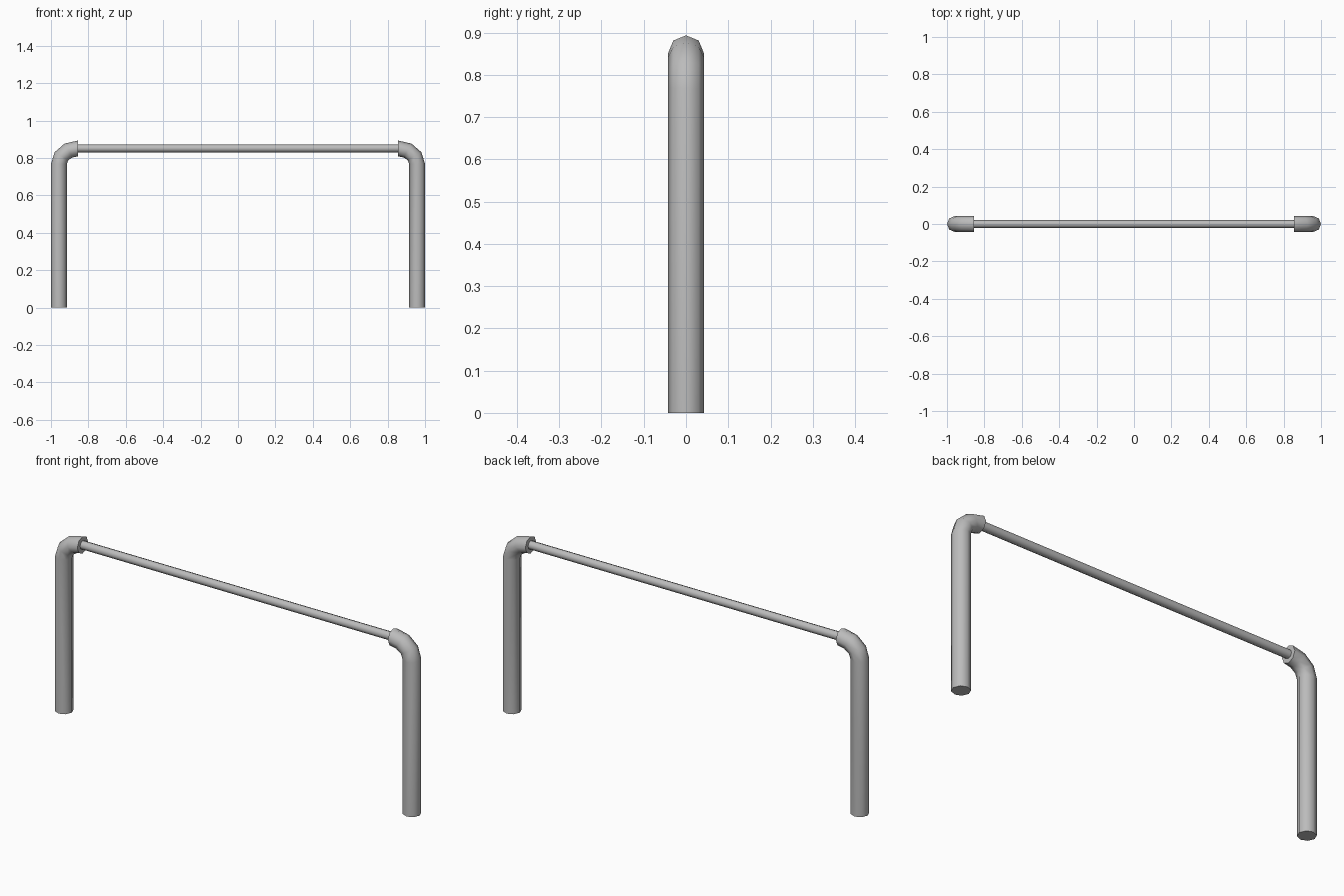
import bpy, bmesh, math
from mathutils import Vector

if "Cube" in bpy.data.objects:
    bpy.data.objects.remove(bpy.data.objects["Cube"])

metal = bpy.data.materials.new("grey metal")
metal.diffuse_color = (0.5, 0.5, 0.5, 1)
metal.use_nodes = True
metal.node_tree.nodes["Principled BSDF"].inputs["Base Color"].default_value = metal.diffuse_color

SIDES = 8


def tube(name, path, radius):
    """Capped octagonal tube along (x, z, tilt) stations in the y = 0 plane."""
    bm = bmesh.new()
    rings = []
    for x, z, tilt in path:
        out = Vector((-math.cos(tilt), 0, math.sin(tilt)))
        ring = []
        for i in range(SIDES):
            t = 2 * math.pi * i / SIDES
            side = Vector((0, math.sin(t), 0))
            ring.append(bm.verts.new(Vector((x, 0, z)) + radius * (math.cos(t) * out + side)))
        rings.append(ring)
    for a, b in zip(rings, rings[1:]):
        for i in range(SIDES):
            j = (i + 1) % SIDES
            bm.faces.new((a[i], a[j], b[j], b[i]))
    bm.faces.new(rings[0])
    bm.faces.new(rings[-1])
    bmesh.ops.recalc_face_normals(bm, faces=bm.faces[:])
    mesh = bpy.data.meshes.new(name)
    bm.to_mesh(mesh)
    bm.free()
    mesh.materials.append(metal)
    obj = bpy.data.objects.new(name, mesh)
    bpy.context.collection.objects.link(obj)
    bpy.ops.object.select_all(action='DESELECT')
    obj.select_set(True)
    bpy.context.view_layer.objects.active = obj
    bpy.ops.object.shade_smooth_by_angle(angle=math.radians(60))
    return obj


# Bent post: straight leg, then a quarter elbow turning inward
R = 0.0425
leg_x, bend_z, end_x, bar_z = -1 + R, 0.768, -0.855, 0.851
path = [(leg_x, 0, 0)]
for k in range(4):
    a = math.radians(30 * k)
    path.append((leg_x + (end_x - leg_x) * (1 - math.cos(a)),
                 bend_z + (bar_z - bend_z) * math.sin(a), a))
posts = tube("bent_posts", path, R)
mirror = posts.modifiers.new("mirror", 'MIRROR')
mirror.use_axis = (True, False, False)
mirror.use_mirror_merge = False

# Thin crossbar running between the elbow ends
tube("crossbar", [(-0.865, bar_z, math.pi / 2), (0.865, bar_z, math.pi / 2)], 0.021)
